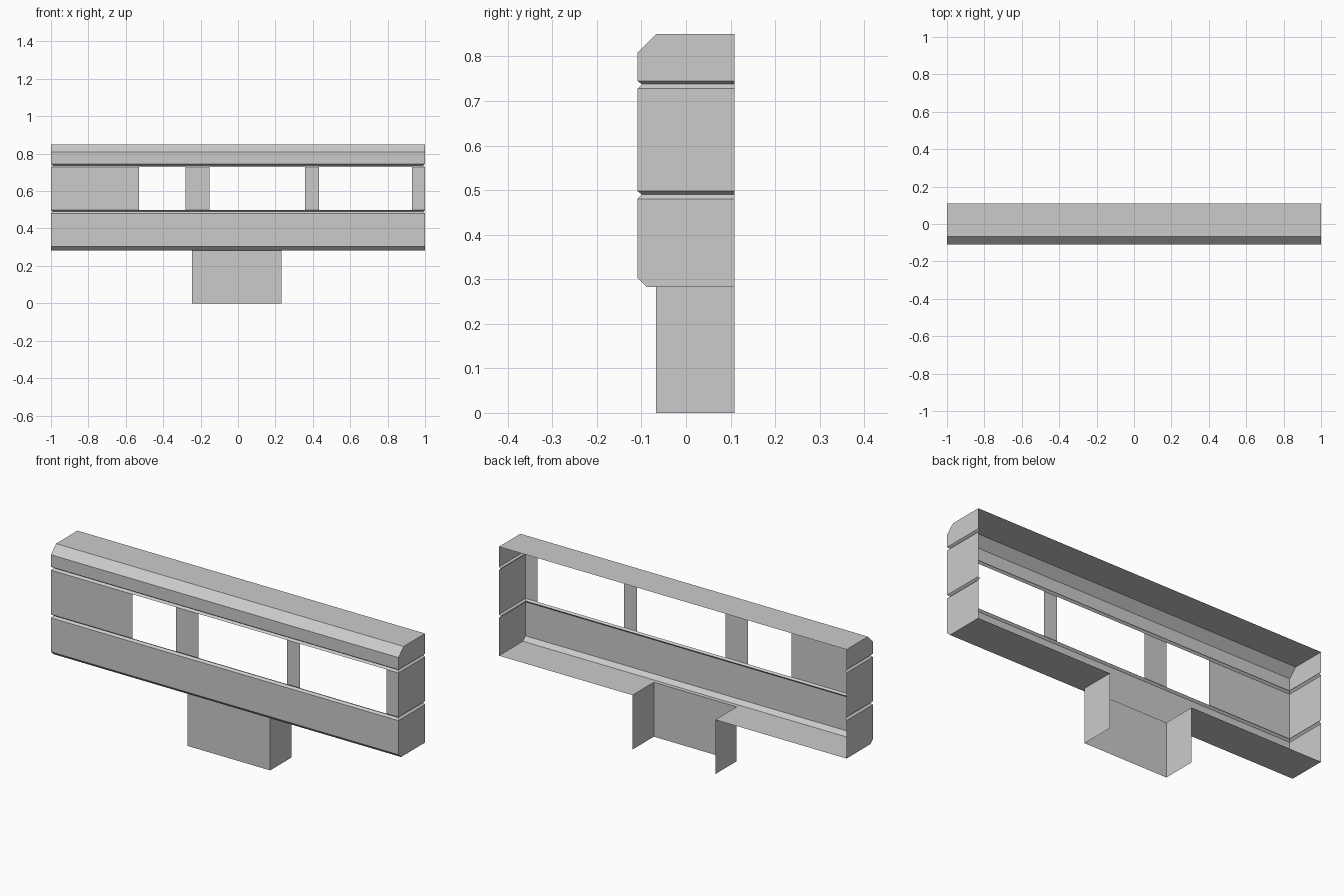
import bpy, bmesh

if "Cube" in bpy.data.objects:
    bpy.data.objects.remove(bpy.data.objects["Cube"])

BACK, FRONT = 0.109, -0.109
PED_L, PED_R, PED_F = -0.245, 0.232, -0.067   # pedestal extents
BEAM_Z = 0.283


def make(name, polys):
    """Make a flat-shaded sheet object from a list of polygons."""
    bm = bmesh.new()
    for poly in polys:
        bm.faces.new([bm.verts.new(p) for p in poly])
    bmesh.ops.remove_doubles(bm, verts=bm.verts, dist=1e-5)
    me = bpy.data.meshes.new(name)
    bm.to_mesh(me)
    bm.free()
    ob = bpy.data.objects.new(name, me)
    bpy.context.collection.objects.link(ob)
    return ob


def ring(z, y, inset):
    """U-shaped outline (open at the back) at one height."""
    l, r = -1 + inset, 1 - inset
    return [(l, BACK, z), (l, y, z), (r, y, z), (r, BACK, z)]


def walls(rows, sides=(0, 1, 2)):
    rings = [ring(*r) for r in rows]
    return [(a[i], a[i + 1], b[i + 1], b[i])
            for a, b in zip(rings, rings[1:]) for i in sides]


def flat(x0, x1, y0, y1, z, up=True):
    q = [(x0, y0, z), (x1, y0, z), (x1, y1, z), (x0, y1, z)]
    return q if up else q[::-1]


# Lower fascia with bottom chamfer and V groove: rows are (z, front y, inset)
lower = [(BEAM_Z, -0.088, 0), (0.303, FRONT, 0), (0.48, FRONT, 0),
         (0.49, FRONT + 0.01, 0.01), (0.498, FRONT, 0)]
make("lower_fascia", walls(lower))

# Upper fascia with V groove, top chamfer and roof sheet
upper = [(0.728, FRONT, 0), (0.738, FRONT + 0.01, 0.01), (0.745, FRONT, 0),
         (0.808, FRONT, 0), (0.85, -0.067, 0)]
make("upper_fascia", walls(upper) + [flat(-1, 1, -0.067, BACK, 0.85)])

# End walls of the window band
make("end_walls", walls([(0.498, FRONT, 0), (0.728, FRONT, 0)], sides=(0, 2)))

# Front panels left between the window openings
panels = [(-1, -0.53), (-0.28, -0.152), (0.357, 0.434), (0.931, 1)]
make("window_panels", [[(a, FRONT, 0.498), (b, FRONT, 0.498),
                        (b, FRONT, 0.728), (a, FRONT, 0.728)] for a, b in panels])

# Underside of the beam, cut out over the hollow pedestal
make("beam_underside", [
    flat(-1, PED_L, PED_F, BACK, BEAM_Z, False),
    flat(PED_R, 1, PED_F, BACK, BEAM_Z, False),
    flat(-1, 1, -0.088, PED_F, BEAM_Z, False)])

# Pedestal: front and two sides, open behind and below
plan = [(PED_L, BACK), (PED_L, PED_F), (PED_R, PED_F), (PED_R, BACK)]
make("pedestal", [[(*a, 0), (*b, 0), (*b, BEAM_Z), (*a, BEAM_Z)]
                  for a, b in zip(plan, plan[1:])])
